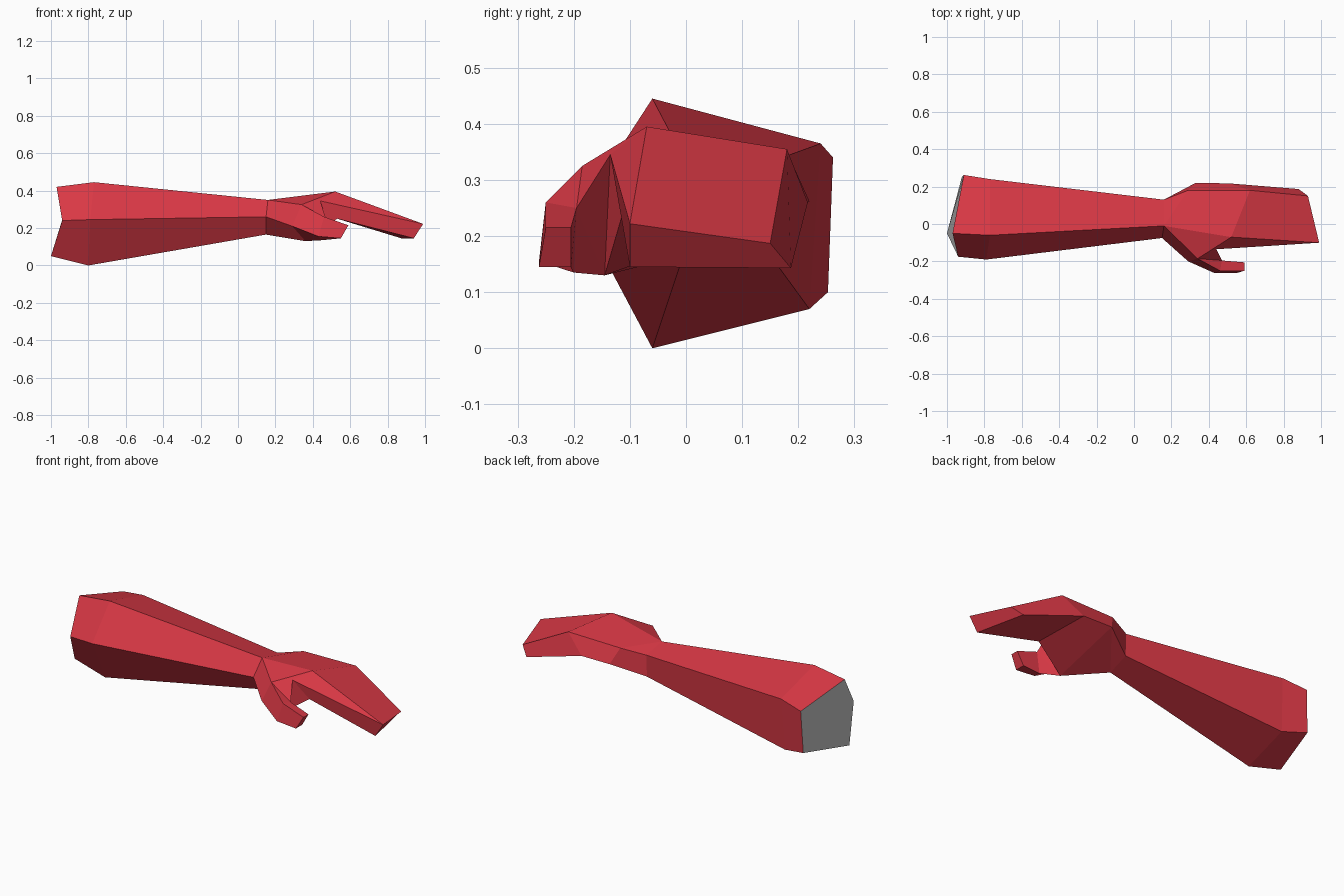
import bpy
import bmesh

if "Cube" in bpy.data.objects:
    bpy.data.objects.remove(bpy.data.objects["Cube"], do_unlink=True)


def make_material(name, colour):
    mat = bpy.data.materials.new(name)
    mat.use_nodes = True
    mat.diffuse_color = colour
    mat.node_tree.nodes["Principled BSDF"].inputs["Base Color"].default_value = colour
    return mat


red = make_material("red", (0.70, 0.04, 0.06, 1))
grey = make_material("grey", (0.55, 0.55, 0.55, 1))


def make_object(name, points, faces, materials):
    """Build a flat shaded mesh from named corner points and name lists."""
    bm = bmesh.new()
    verts = {key: bm.verts.new(co) for key, co in points.items()}
    for face in faces:
        bm.faces.new([verts[key] for key in face.split()])
    bmesh.ops.recalc_face_normals(bm, faces=bm.faces[:])
    mesh = bpy.data.meshes.new(name)
    bm.to_mesh(mesh)
    bm.free()
    for mat in materials:
        mesh.materials.append(mat)
    obj = bpy.data.objects.new(name, mesh)
    bpy.context.collection.objects.link(obj)
    return obj


# Five-sided sections: top, front, bottom, back lower, back upper
sides = ["top", "front", "bottom", "back_low", "back_high"]
elbow_end = [(-.97, -.05, .42), (-.94, -.175, .24), (-1, -.05, .05),
             (-.92, .253, .10), (-.91, .262, .34)]
elbow = [(-.77, -.06, .445), (-.79, -.19, .245), (-.8, -.06, 0),
         (-.78, .22, .07), (-.77, .24, .365)]
wrist = [(.16, -.01, .35), (.15, -.075, .26), (.15, -.005, .165),
         (.16, .125, .2), (.16, .13, .325)]


def section(prefix, ring):
    return {f"{prefix}_{side}": co for side, co in zip(sides, ring)}


def band(a, b):
    """Faces joining two neighbouring sections."""
    return [f"{a}_{s} {a}_{t} {b}_{t} {b}_{s}"
            for s, t in zip(sides, sides[1:] + sides[:1])]


# Forearm with a grey cap at the open end
end_cap = " ".join(f"end_{side}" for side in sides)
forearm = make_object(
    "forearm",
    section("end", elbow_end) | section("elbow", elbow) | section("wrist", wrist),
    band("end", "elbow") + band("elbow", "wrist") + [end_cap],
    [red, grey])
forearm.data.polygons[-1].material_index = 1

# Hand corners: palm, joined fingers and thumb
hand_points = section("wrist", wrist) | {
    "knuckle_front": (.52, -.07, .395),
    "knuckle_back": (.62, .18, .355),
    "heel_high": (.29, .18, .35),
    "heel_low": (.33, .22, .262),
    "palm_back": (.51, .217, .26),
    "palm_front": (.53, -.11, .25),
    "web": (.44, -.135, .345),
    "tip_front": (.99, -.1, .222),
    "tip_back": (.93, .15, .187),
    "tip_front_low": (.94, -.1, .145),
    "tip_back_low": (.88, .187, .143),
    "thumb_base": (.34, -.185, .325),
    "thumb_ridge": (.29, -.2, .21),
    "thumb_root": (.36, -.145, .13),
    "joint_outer": (.46, -.25, .26),
    "joint_inner": (.47, -.195, .25),
    "joint_outer_low": (.43, -.262, .155),
    "joint_inner_low": (.45, -.2, .135),
    "thumb_tip_outer": (.59, -.25, .215),
    "thumb_tip_inner": (.59, -.205, .215),
    "thumb_tip_outer_low": (.55, -.262, .145),
    "thumb_tip_inner_low": (.55, -.205, .145),
}

back_of_hand = [
    "wrist_top thumb_base knuckle_front",
    "wrist_top knuckle_front knuckle_back heel_high",
    "wrist_top heel_high wrist_back_high",
    "thumb_base web knuckle_front",
    "wrist_back_high heel_high heel_low wrist_back_low",
    "heel_high knuckle_back palm_back heel_low",
]
fingers = [
    "knuckle_front tip_front tip_back knuckle_back",
    "web tip_front knuckle_front",
    "knuckle_back tip_back tip_back_low palm_back",
    "tip_front tip_front_low tip_back_low tip_back",
    "web palm_front tip_front_low tip_front",
    "palm_front palm_back tip_back_low tip_front_low",
]
palm = [
    "wrist_bottom wrist_back_low heel_low",
    "wrist_bottom heel_low thumb_root",
    "thumb_root heel_low palm_back palm_front",
    "wrist_front wrist_bottom thumb_root thumb_ridge",
    "web thumb_root palm_front",
]
thumb = [
    "wrist_top wrist_front thumb_ridge thumb_base",
    "thumb_base thumb_ridge joint_outer_low joint_outer",
    "thumb_base joint_outer joint_inner",
    "thumb_base joint_inner web",
    "web joint_inner thumb_root",
    "joint_inner joint_inner_low thumb_root",
    "thumb_ridge thumb_root joint_inner_low joint_outer_low",
    "joint_outer thumb_tip_outer thumb_tip_inner joint_inner",
    "joint_outer joint_outer_low thumb_tip_outer_low thumb_tip_outer",
    "joint_inner thumb_tip_inner thumb_tip_inner_low joint_inner_low",
    "joint_outer_low joint_inner_low thumb_tip_inner_low thumb_tip_outer_low",
    "thumb_tip_outer thumb_tip_outer_low thumb_tip_inner_low thumb_tip_inner",
]
make_object("hand", hand_points, back_of_hand + fingers + palm + thumb, [red])
